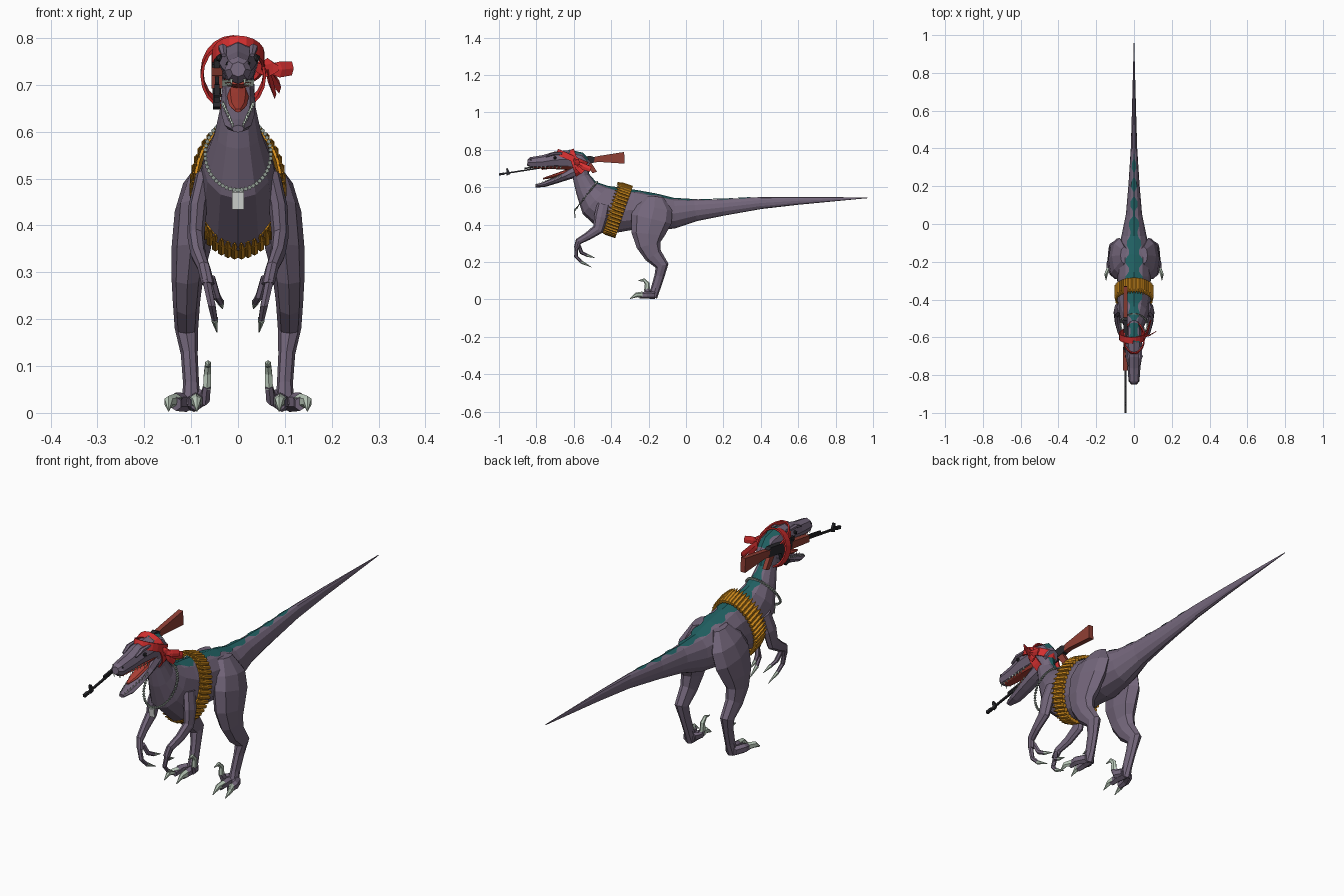
import bpy, bmesh, math
from mathutils import Vector, Matrix

cube = bpy.data.objects.get("Cube")
if cube:
    bpy.data.objects.remove(cube)


def material(name, *rgb):
    m = bpy.data.materials.new(name)
    m.use_nodes = True
    m.diffuse_color = (*rgb, 1)
    m.node_tree.nodes["Principled BSDF"].inputs["Base Color"].default_value = (*rgb, 1)
    return m


HIDE = material("purple grey hide", .175, .135, .2)
TEAL = material("teal back pattern", .015, .12, .125)
RED = material("red cloth", .68, .03, .03)
WOOD = material("red brown wood", .28, .05, .035)
BRASS = material("brass", .66, .27, .012)
METAL = material("gunmetal", .022, .022, .026)
CLAW = material("pale claw", .5, .6, .5)
MOUTH = material("mouth red", .42, .05, .035)
SILVER = material("silver", .66, .68, .66)
STEEL = material("chain steel", .28, .33, .29)
X = Vector((1, 0, 0))


def finish(name, bm, mat):
    bmesh.ops.recalc_face_normals(bm, faces=bm.faces)
    me = bpy.data.meshes.new(name)
    bm.to_mesh(me)
    bm.free()
    me.materials.append(mat)
    ob = bpy.data.objects.new(name, me)
    bpy.context.collection.objects.link(ob)
    return ob


def tube(name, pts, mat, n=8, side=1):
    """Loft of elliptical rings; each point is x, y, z, half width, half height."""
    bm = bmesh.new()
    mids = [Vector((p[0] * side, p[1], p[2])) for p in pts]
    rings = []
    for i, p in enumerate(pts):
        t = mids[min(i + 1, len(pts) - 1)] - mids[max(i - 1, 0)]
        up = X.cross(t).normalized()
        if i and up.dot(last_up) < 0:
            up.negate()
        last_up = up
        angles = [math.tau * k / n for k in range(n)]
        rings.append([bm.verts.new(mids[i] + X * p[3] * math.sin(a) + up * p[4] * math.cos(a))
                      for a in angles])
    for a, b in zip(rings, rings[1:]):
        for k in range(n):
            j = (k + 1) % n
            bm.faces.new((a[k], a[j], b[j], b[k]))
    bm.faces.new(rings[0])
    bm.faces.new(rings[-1])
    coords = [[v.co.copy() for v in r] for r in rings]
    finish(name, bm, mat)
    return coords


def back_pattern(name, rings, tail_y=0):
    """Jagged plate lying on the two top rows of faces of a loft."""
    bm = bmesh.new()
    rows = []
    for a, b in zip(rings, rings[1:]):
        steps = max(2, round((b[0] - a[0]).length / .024))
        for s in range(steps):
            top, left, right = [a[k].lerp(b[k], s / steps) for k in (0, 1, -1)]
            wide = len(rows) % 4 < 2
            w = 1 if wide else .2 if top.y > tail_y else .62
            lift = (top - (left + right) / 2).normalized() * .003
            rows.append([bm.verts.new(p + lift) for p in (top.lerp(left, w), top, top.lerp(right, w))])
    for a, b in zip(rows, rows[1:]):
        for k in (0, 1):
            bm.faces.new((a[k], a[k + 1], b[k + 1], b[k]))
    finish(name, bm, TEAL)


def band(name, c, u, v, width, mat, n=20, thick=.006):
    """Closed strip around the ellipse c + u cos + v sin."""
    bm = bmesh.new()
    rows = []
    for i in range(n):
        a = math.tau * i / n
        p = c + u * math.cos(a) + v * math.sin(a)
        rows.append([bm.verts.new(p + width * s / 2) for s in (-1, 1)])
    for i in range(n):
        a, b = rows[i], rows[(i + 1) % n]
        bm.faces.new((a[0], a[1], b[1], b[0]))
    ob = finish(name, bm, mat)
    ob.modifiers.new("thickness", "SOLIDIFY").thickness = thick


def prism(name, outline, x0, x1, mat, matrix=Matrix()):
    """Side outline in (y, z), extruded across x."""
    bm = bmesh.new()
    a = [bm.verts.new((x0, *p)) for p in outline]
    b = [bm.verts.new((x1, *p)) for p in outline]
    bm.faces.new(a)
    bm.faces.new(b)
    for i in range(len(a)):
        j = (i + 1) % len(a)
        bm.faces.new((a[i], a[j], b[j], b[i]))
    bm.transform(matrix)
    finish(name, bm, mat)


# Neck, trunk and tail in one loft
body = tube("body", [
    (0, -.575, .715, .034, .045), (0, -.562, .655, .037, .044), (0, -.535, .595, .05, .06),
    (0, -.485, .53, .075, .1), (0, -.4, .472, .088, .13), (0, -.28, .478, .088, .106),
    (0, -.17, .464, .09, .1), (0, -.06, .46, .066, .08), (0, .05, .476, .043, .058),
    (0, .2, .492, .03, .044), (0, .4, .515, .017, .032), (0, .6, .527, .011, .021),
    (0, .97, .543, .001, .002)], HIDE, 12)
back_pattern("back_pattern", body[:11])

# Head
skull = tube("skull", [
    (0, -.848, .733, .016, .016), (0, -.832, .731, .029, .029), (0, -.76, .736, .034, .036),
    (0, -.7, .746, .04, .044), (0, -.63, .748, .043, .05), (0, -.57, .735, .04, .05),
    (0, -.53, .705, .03, .035)], HIDE)
back_pattern("crown_pattern", skull[4:])
tube("lower_jaw", [(0, -.58, .69, .034, .035), (0, -.64, .662, .037, .025), (0, -.7, .636, .035, .018),
                   (0, -.76, .614, .029, .014), (0, -.805, .606, .013, .008)], HIDE)
tube("tongue", [(0, -.6, .692, .022, .016), (0, -.66, .674, .023, .012), (0, -.72, .656, .019, .009),
                (0, -.765, .645, .007, .004)], MOUTH)
tube("palate", [(0, -.6, .71, .03, .02), (0, -.7, .704, .03, .008), (0, -.82, .705, .018, .005)], MOUTH)


def teeth(name, start, end, w0, w1, drop, count=9):
    bm = bmesh.new()
    for s in (-1, 1):
        for i in range(count):
            f = i / (count - 1)
            x = s * (w0 + (w1 - w0) * f)
            y, z = Vector(start).lerp(Vector(end), f)
            base = [bm.verts.new((x + dx, y + dy, z)) for dx, dy in ((-.003, -.004), (.003, -.004), (0, .004))]
            tip = bm.verts.new((x, y, z + drop))
            for k in range(3):
                bm.faces.new((base[k], base[(k + 1) % 3], tip))
    finish(name, bm, CLAW)


teeth("upper_teeth", (-.67, .71), (-.835, .712), .032, .014, -.017)
teeth("lower_teeth", (-.67, .655), (-.797, .609), .032, .011, .014)

for label, s in (("left", 1), ("right", -1)):
    # Eye, nostril and brow
    for part, r, y, z, x in (("eye", .009, -.7, .757, .039), ("nostril", .005, -.83, .745, .022)):
        bm = bmesh.new()
        bmesh.ops.create_icosphere(bm, subdivisions=1, radius=r, matrix=Matrix.Translation((s * x, y, z)))
        finish(f"{label}_{part}", bm, METAL)
    tube(f"{label}_brow", [(.03, -.75, .763, .006, .004), (.033, -.71, .779, .01, .009),
                           (.034, -.65, .78, .008, .007)], HIDE, 6, s)

    # Hind leg
    tube(f"{label}_leg", [
        (.052, -.165, .55, .02, .045), (.076, -.17, .49, .041, .098), (.092, -.185, .43, .043, .11),
        (.1, -.203, .35, .042, .09), (.108, -.2, .29, .034, .065), (.11, -.175, .235, .029, .048),
        (.11, -.128, .18, .025, .036), (.104, -.142, .125, .018, .027), (.1, -.162, .06, .017, .025),
        (.1, -.178, .012, .022, .024)], HIDE, 8, s)
    # Walking toes and raised inner toe, each with its claw
    for i, (x0, x1, x2) in enumerate(((.094, .09, .088), (.11, .132, .148))):
        tube(f"{label}_toe_{i}", [(x0, -.165, .022, .02, .02), (x1, -.21, .024, .017, .02),
                                  (x1, -.25, .019, .012, .015)], HIDE, 6, s)
        tube(f"{label}_toe_claw_{i}", [(x1, -.232, .025, .014, .017), (x2, -.265, .024, .01, .013),
                                       (x2, -.3, .004, .001, .002)], CLAW, 6, s)
    tube(f"{label}_raised_toe", [(.085, -.17, .03, .014, .02), (.07, -.2, .032, .011, .02),
                                 (.066, -.212, .058, .009, .014)], HIDE, 6, s)
    tube(f"{label}_sickle_claw", [(.066, -.208, .05, .01, .016), (.065, -.208, .085, .009, .013),
                                  (.064, -.225, .104, .007, .009), (.063, -.255, .1, .001, .002)], CLAW, 6, s)

    # Arm, long fingers and finger claws
    tube(f"{label}_arm", [
        (.07, -.44, .51, .02, .035), (.086, -.455, .44, .02, .037), (.09, -.47, .375, .018, .031),
        (.085, -.525, .338, .016, .022), (.073, -.575, .31, .014, .018), (.064, -.585, .275, .014, .015)],
         HIDE, 8, s)
    for i, (a, b, c, d) in enumerate((
            ((.068, -.586, .285), (.056, -.588, .23), (.05, -.56, .2), (.045, -.505, .172)),
            ((.058, -.575, .29), (.046, -.558, .25), (.037, -.53, .236), (.033, -.487, .222)))):
        tube(f"{label}_finger_{i}", [(*a, .01, .011), (*b, .009, .01), (*c, .007, .008)], HIDE, 6, s)
        tube(f"{label}_finger_claw_{i}", [(*c, .008, .009), (*d, .001, .001)], CLAW, 6, s)

# Cartridge belt slung round the trunk
centre, across, upward = Vector((0, -.37, .48)), X * .096, Vector((0, .045, .132))
axis = X.cross(upward).normalized()
if axis.y > 0:
    axis.negate()
band("belt_strap", centre, across * .98, upward * .98, axis * .062, BRASS, 32)
bm = bmesh.new()
count = 42
for i in range(count):
    a = math.tau * i / count
    p = centre + across * math.cos(a) + upward * math.sin(a)
    turn = axis.to_track_quat("Z", "Y").to_matrix().to_4x4()
    for offset, r0, r1, length in ((-.012, .0085, .0085, .058), (.03, .0075, .002, .026)):
        bmesh.ops.create_cone(bm, cap_ends=True, segments=6, radius1=r0, radius2=r1, depth=length,
                              matrix=Matrix.Translation(p + axis * offset) @ turn)
finish("cartridges", bm, BRASS)

# Neck chain and tag
centre, across, upward = Vector((0, -.535, .552)), X * .07, Vector((0, .06, .076))
bm = bmesh.new()
for i in range(52):
    a = math.tau * i / 52
    p = centre + across * math.cos(a) + upward * math.sin(a)
    bmesh.ops.create_cube(bm, size=.0075, matrix=Matrix.Translation(p) @ Matrix.Rotation(a, 4, "Y"))
finish("neck_chain", bm, STEEL)
prism("neck_tag", ((-.6, .47), (-.594, .474), (-.59, .437), (-.596, .434)), -.013, .013, SILVER)

# Head cloth: forehead band, wrap round head and gun, knot and loose ends
band("forehead_band", Vector((0, -.605, .752)), X * .057, Vector((0, -.085, .038)), Vector((0, .012, .03)), RED)
band("head_wrap", Vector((-.01, -.592, .724)), X * .07, Vector((0, -.025, .076)), Vector((0, .034, .012)), RED)
tube("cloth_knot", [(.045, -.6, .735, .01, .012), (.063, -.595, .737, .014, .02), (.078, -.59, .735, .01, .012)],
     RED, 6)
for i, (y, z, x) in enumerate(((-.57, .735, .115), (-.51, .695, .088), (-.55, .68, .078))):
    tube(f"cloth_end_{i}", [(.062, -.595, .735, .005, .008), ((x + .062) / 2, (y - .6) / 2, (z + .73) / 2, .006, .017),
                            (x, y, z, .004, .015)], RED, 4)

# Rifle, laid out along y from the muzzle and then tilted into place
place = Matrix.Translation((-.045, -1, .668)) @ Matrix.Rotation(math.radians(9), 4, "X")


def gun_part(name, outline, half, mat):
    prism(name, outline, -half, half, mat, place)


def block(y0, y1, z0, z1):
    return (y0, z0), (y1, z0), (y1, z1), (y0, z1)


gun_part("gun_barrel", block(0, .36, -.004, .004), .004, METAL)
gun_part("gun_muzzle", block(0, .03, -.006, .006), .006, METAL)
gun_part("gun_front_sight", ((.04, -.012), (.06, -.008), (.056, .01), (.05, .026), (.043, .026)), .005, METAL)
gun_part("gun_gas_tube", block(.14, .34, .006, .014), .004, METAL)
gun_part("gun_handguard", ((.23, -.012), (.35, -.016), (.35, .016), (.23, .016)), .012, WOOD)
gun_part("gun_receiver", ((.34, -.018), (.51, -.018), (.52, .008), (.5, .022), (.34, .022)), .011, METAL)
gun_part("gun_rear_sight", block(.33, .355, .016, .032), .006, METAL)
gun_part("gun_magazine", ((.375, -.015), (.42, -.015), (.405, -.05), (.375, -.08), (.345, -.07), (.37, -.045)),
         .008, METAL)
gun_part("gun_grip", ((.465, -.015), (.497, -.015), (.52, -.068), (.495, -.072)), .009, WOOD)
gun_part("gun_stock", ((.505, -.016), (.54, -.018), (.672, -.048), (.68, .014), (.54, .014), (.505, .012)),
         .011, WOOD)
